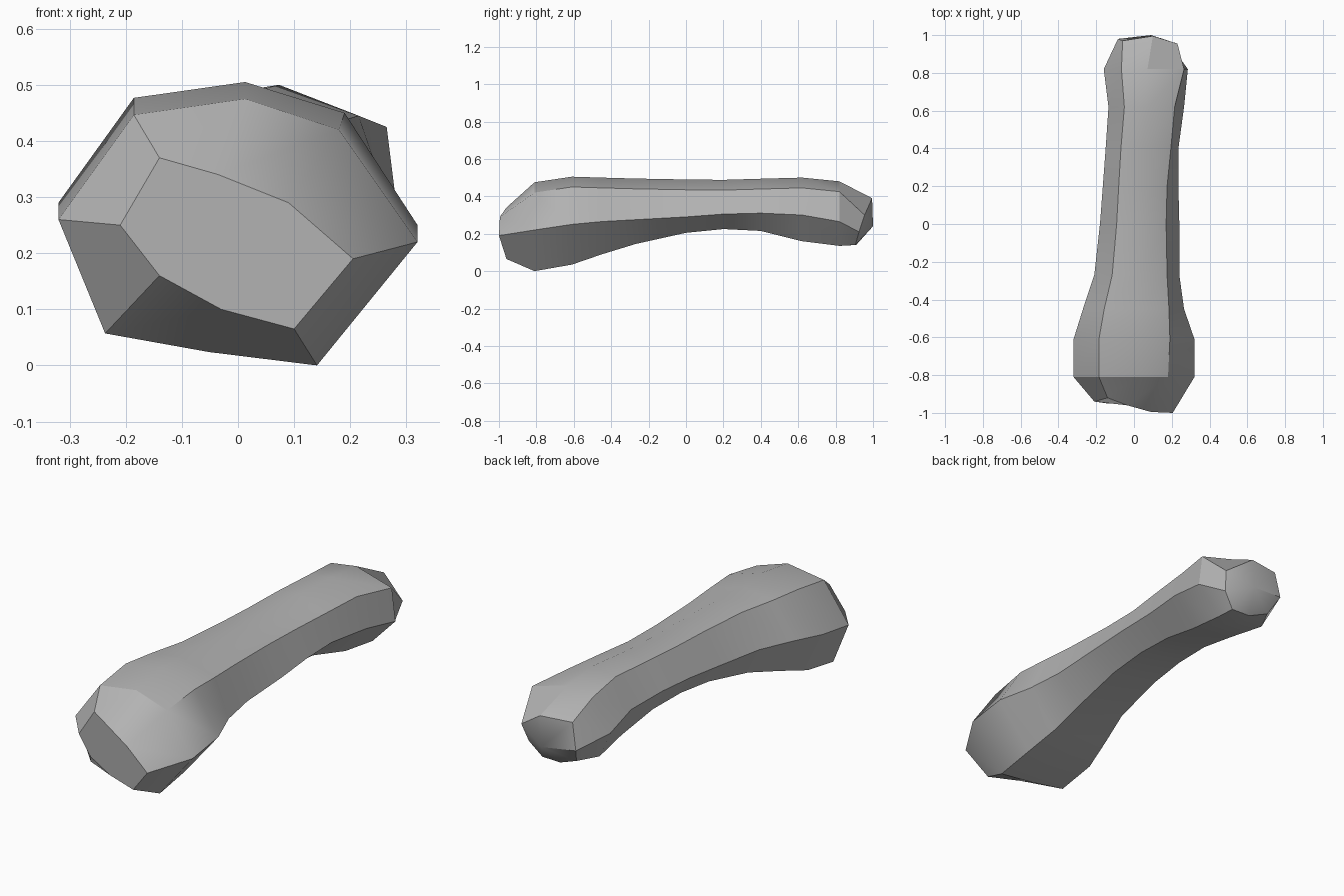
import bpy
import bmesh
import math

default_cube = bpy.data.objects.get("Cube")
if default_cube:
    bpy.data.objects.remove(default_cube, do_unlink=True)


def make_material(name, color):
    material = bpy.data.materials.new(name)
    material.use_nodes = True
    material.diffuse_color = color
    material.node_tree.nodes["Principled BSDF"].inputs["Base Color"].default_value = color
    return material


def section(y, left, right, bottom, top, ridge, shoulder):
    """Lopsided eight-point cross-section, starting at the upper left ridge."""
    width = right - left
    height = top - bottom

    def across(fraction):
        return left + width * fraction

    return [
        (across(.21), y, top - height * .06),
        (across(.52), y, top),
        (shoulder, y, top - .055),
        (right, y, ridge),
        (across(.72), y, bottom),
        (across(.42), y, bottom + height * .05),
        (across(.13), y, bottom + height * .12),
        (left, y, ridge + .04),
    ]


# Body stations: y, left, right, bottom, top, side ridge height, shoulder x
stations = [
    (-.81, -.32, .32, 0, .475, .22, .18),
    (-.61, -.32, .32, .035, .505, .25, .19),
    (-.45, -.27, .265, .09, .5, .265, .185),
    (-.27, -.21, .24, .145, .495, .275, .175),
    (0, -.18, .24, .205, .49, .29, .17),
    (.2, -.165, .235, .225, .488, .305, .175),
    (.4, -.15, .235, .215, .494, .31, .195),
    (.62, -.135, .265, .16, .5, .3, .215),
    (.82, -.16, .285, .135, .48, .265, .265),
]

# Slanted end rims, in the same point order as the sections
front_rim = [
    (-.14, -.92, .37), (-.035, -.96, .34), (.09, -.995, .29), (.205, -1, .19),
    (.1, -.96, .065), (-.03, -.955, .1), (-.14, -.95, .16), (-.21, -.94, .25),
]
back_rim = [
    (-.06, .97, .39), (.1, .995, .39), (.23, .955, .3), (.21, .925, .21),
    (.15, .905, .14), (.05, .91, .14), (-.05, .925, .18), (-.085, .98, .26),
]
back_tip = (.09, 1, .24)

rings = [front_rim] + [section(*station) for station in stations] + [back_rim]

# Loft the body and close both ends
mesh = bpy.data.meshes.new("bone_body")
bm = bmesh.new()
loops = [[bm.verts.new(point) for point in ring] for ring in rings]
for near, far in zip(loops, loops[1:]):
    for i in range(len(near)):
        j = (i + 1) % len(near)
        bm.faces.new((near[i], near[j], far[j], far[i]))
bm.faces.new(loops[0])
tip = bm.verts.new(back_tip)
last = loops[-1]
for i in range(len(last)):
    bm.faces.new((last[i], last[(i + 1) % len(last)], tip))
bmesh.ops.recalc_face_normals(bm, faces=bm.faces)
bm.to_mesh(mesh)
bm.free()

mesh.materials.append(make_material("plain grey", (.45, .45, .45, 1)))
bone = bpy.data.objects.new("bone_body", mesh)
bpy.context.collection.objects.link(bone)

# Smooth along the length, crisp on the ridges
bpy.ops.object.select_all(action='DESELECT')
bone.select_set(True)
bpy.context.view_layer.objects.active = bone
bpy.ops.object.shade_smooth_by_angle(angle=math.radians(30))
